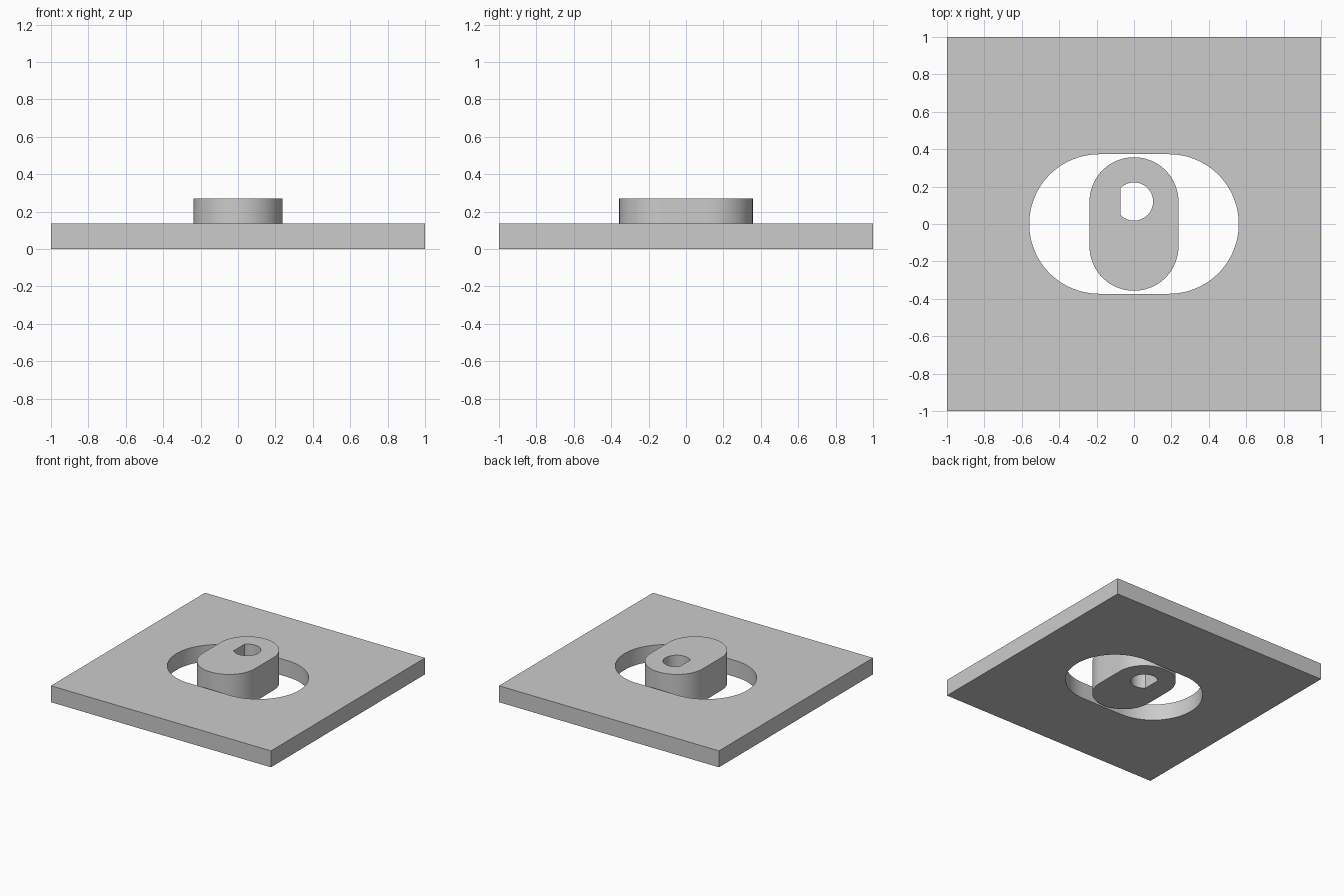
import bpy
import bmesh
from math import pi, sin, cos, acos
from mathutils import Vector

cube = bpy.data.objects.get("Cube")
if cube:
    bpy.data.objects.remove(cube, do_unlink=True)

GREY = (0.6, 0.6, 0.6, 1)
material = bpy.data.materials.new("plain grey")
material.use_nodes = True
material.diffuse_color = GREY
material.node_tree.nodes["Principled BSDF"].inputs["Base Color"].default_value = GREY


def arc(center, radius, start, end, steps=48):
    """Points along a circular arc."""
    return [(center[0] + radius * cos(start + (end - start) * i / steps),
             center[1] + radius * sin(start + (end - start) * i / steps))
            for i in range(steps + 1)]


def slot_along_x(reach, radius):
    return (arc((reach, 0), radius, -pi / 2, pi / 2)
            + arc((-reach, 0), radius, pi / 2, 3 * pi / 2))


def slot_along_y(reach, radius):
    return (arc((0, reach), radius, 0, pi)
            + arc((0, -reach), radius, pi, 2 * pi))


def extruded_part(name, outline, hole, height):
    """Fill an outline with a hole in it and extrude it up from the ground."""
    bm = bmesh.new()
    edges = []
    for loop in (outline, hole):
        verts = [bm.verts.new((x, y, 0)) for x, y in loop]
        edges += [bm.edges.new((v, verts[i - 1])) for i, v in enumerate(verts)]
    bmesh.ops.triangle_fill(bm, edges=edges, use_beauty=True, normal=(0, 0, 1))
    result = bmesh.ops.extrude_face_region(bm, geom=bm.faces[:], use_keep_orig=True)
    top = [g for g in result["geom"] if isinstance(g, bmesh.types.BMVert)]
    bmesh.ops.translate(bm, verts=top, vec=Vector((0, 0, height)))
    bmesh.ops.recalc_face_normals(bm, faces=bm.faces[:])
    mesh = bpy.data.meshes.new(name)
    bm.to_mesh(mesh)
    bm.free()
    mesh.materials.append(material)
    part = bpy.data.objects.new(name, mesh)
    bpy.context.collection.objects.link(part)
    bpy.ops.object.select_all(action="DESELECT")
    part.select_set(True)
    bpy.context.view_layer.objects.active = part
    bpy.ops.object.shade_smooth_by_angle(angle=pi / 6)
    return part


# Square plate with a wide rounded slot
square = [(-1, -1), (1, -1), (1, 1), (-1, 1)]
extruded_part("base_plate", square, slot_along_x(0.187, 0.373), 0.135)

# Rounded cam, twice as tall, with an off-centre D-shaped shaft hole
flat = acos(-0.073 / 0.102)
shaft_hole = arc((0, 0.12), 0.102, -flat, flat)
extruded_part("cam", slot_along_y(0.119, 0.238), shaft_hole, 0.27)
